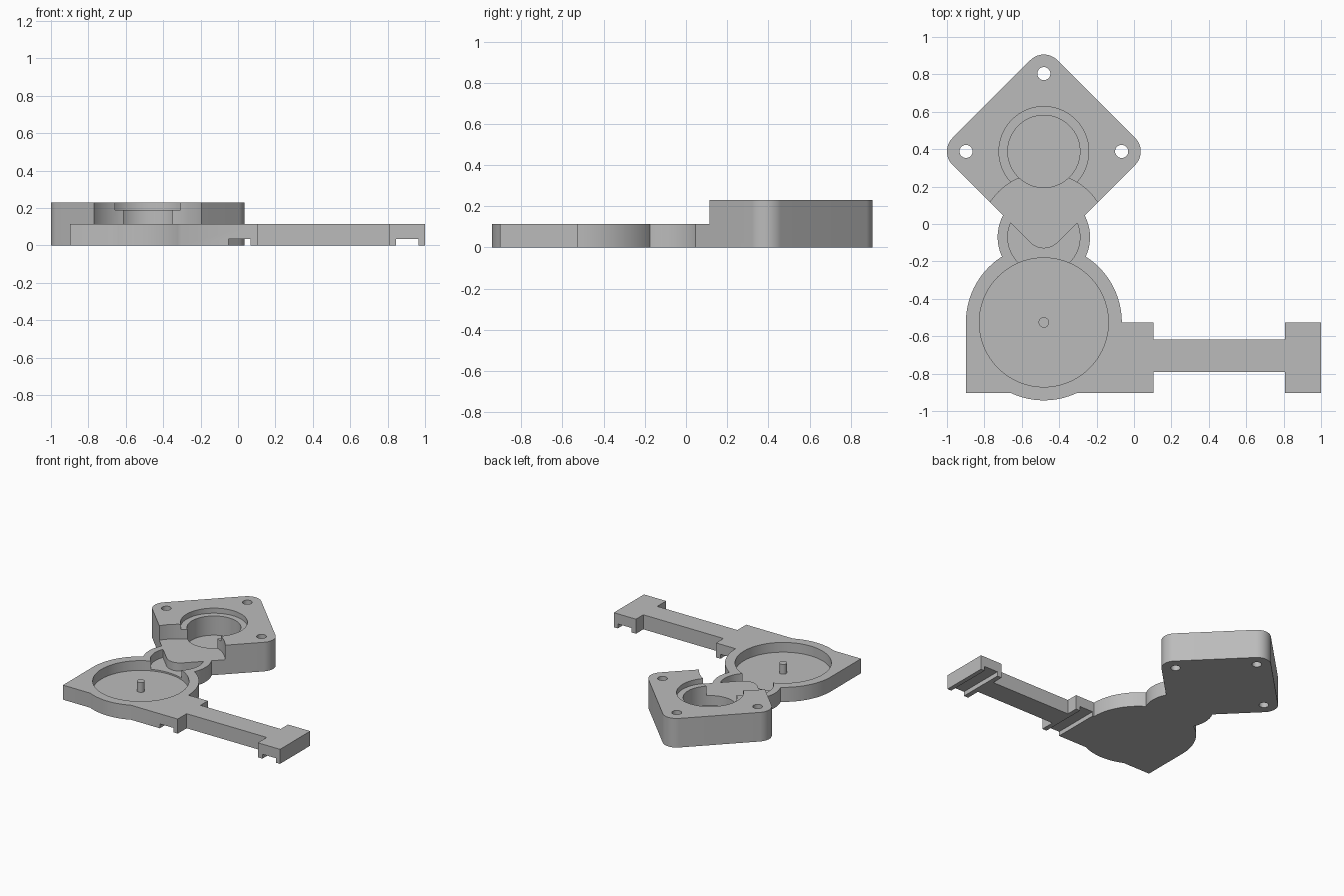
import bpy
import bmesh
from math import cos, sin, pi

cube = bpy.data.objects.get("Cube")
if cube:
    bpy.data.objects.remove(cube)

# Main dimensions
CX = -0.482                    # shared centre line of mount, neck and dish
MOUNT_Y, NECK_Y, DISH_Y = 0.388, -0.07, -0.526
LOW, HIGH, FLOOR, FRONT = 0.115, 0.23, 0.038, -0.903

grey = bpy.data.materials.new("light grey plastic")
grey.use_nodes = True
grey.diffuse_color = (0.5, 0.5, 0.5, 1)
grey.node_tree.nodes["Principled BSDF"].inputs["Base Color"].default_value = (0.5, 0.5, 0.5, 1)


def prism(name, outline, z0, z1):
    """Extrude a closed counter-clockwise outline from z0 to z1."""
    bm = bmesh.new()
    face = bm.faces.new([bm.verts.new((x, y, z0)) for x, y in outline])
    top = bmesh.ops.extrude_face_region(bm, geom=[face])["geom"]
    for v in top:
        if isinstance(v, bmesh.types.BMVert):
            v.co.z = z1
    bmesh.ops.recalc_face_normals(bm, faces=bm.faces)
    mesh = bpy.data.meshes.new(name)
    bm.to_mesh(mesh)
    bm.free()
    mesh.materials.append(grey)
    obj = bpy.data.objects.new(name, mesh)
    bpy.context.collection.objects.link(obj)
    return obj


def arc(x, y, r, start=0, end=2 * pi, n=96):
    return [(x + r * cos(start + (end - start) * i / n),
             y + r * sin(start + (end - start) * i / n)) for i in range(n)]


def disc(name, x, y, r, z0, z1, n=96):
    return prism(name, arc(x, y, r, n=n), z0, z1)


def box(name, x0, x1, y0, y1, z0, z1):
    return prism(name, [(x0, y0), (x1, y0), (x1, y1), (x0, y1)], z0, z1)


def combine(target, others, operation):
    """Apply a boolean with each object in turn, then remove it."""
    bpy.context.view_layer.objects.active = target
    for other in others:
        mod = target.modifiers.new("boolean", 'BOOLEAN')
        mod.operation, mod.solver, mod.object = operation, 'EXACT', other
        bpy.ops.object.modifier_apply(modifier=mod.name)
        bpy.data.objects.remove(other)


# Base plate: block with a round back, neck ring, arm and end block
base = box("base_plate", CX - 0.417, 0.105, FRONT, DISH_Y, 0, LOW)
combine(base, [
    disc("dish_wall", CX, DISH_Y, 0.417, 0, LOW),
    disc("neck_wall", CX, NECK_Y, 0.247, 0, LOW),
    box("arm", 0.1, 0.81, -0.792, -0.618, 0, LOW),
    box("end_block", 0.806, 1.0, FRONT, DISH_Y, 0, LOW),
], 'UNION')

# Pockets in the dish and neck, and clip slots underneath
combine(base, [
    disc("dish_pocket", CX, DISH_Y, 0.345, FLOOR, 0.3),
    disc("neck_pocket", CX, NECK_Y, 0.193, 0.05, 0.3),
    box("inner_slot", -0.052, 0.067, -1, -0.4, -0.1, 0.035),
    box("outer_slot", 0.845, 0.965, -1, -0.4, -0.1, 0.035),
], 'DIFFERENCE')

# Diamond mount with rounded corners, lowered where it meets the neck
reach, corner = 0.416, 0.102
outline = []
for k in range(4):
    a = k * pi / 2
    outline += arc(CX + reach * cos(a), MOUNT_Y + reach * sin(a), corner,
                   a - pi / 4, a + pi / 4, 16)
    outline.append((CX + reach * cos(a) + corner * cos(a + pi / 4),
                    MOUNT_Y + reach * sin(a) + corner * sin(a + pi / 4)))
mount = prism("diamond_mount", outline, 0, HIGH)
combine(mount, [disc("neck_clearance", CX, NECK_Y, 0.342, LOW, 0.4)], 'DIFFERENCE')
combine(base, [mount], 'UNION')

# Stepped bore and three screw holes
cuts = [disc("bore", CX, MOUNT_Y, 0.193, FLOOR, 0.4),
        disc("bore_step", CX, MOUNT_Y, 0.24, 0.19, 0.4)]
for k in range(3):
    a = k * pi / 2
    cuts.append(disc("screw_hole", CX + reach * cos(a), MOUNT_Y + reach * sin(a),
                     0.035, -0.1, 0.4, 32))
combine(base, cuts, 'DIFFERENCE')

# Centre pin in the dish
pin = disc("centre_pin", CX, DISH_Y, 0.028, FLOOR - 0.01, LOW, 32)

for obj in (base, pin):
    bpy.ops.object.select_all(action='DESELECT')
    obj.select_set(True)
    bpy.context.view_layer.objects.active = obj
    bpy.ops.object.shade_smooth_by_angle()
